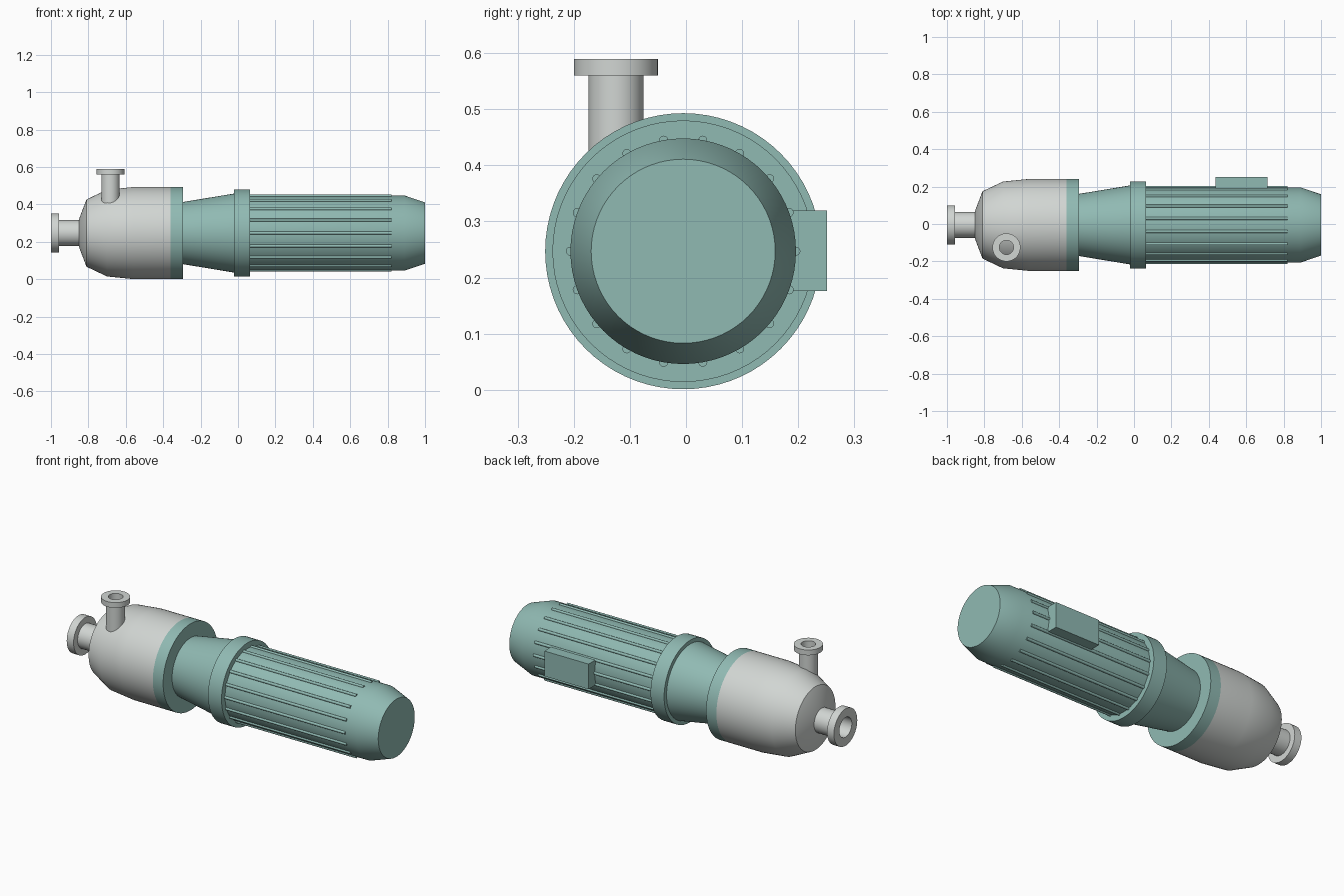
import bpy, bmesh, math
from mathutils import Matrix, Vector

if "Cube" in bpy.data.objects:
    bpy.data.objects.remove(bpy.data.objects["Cube"])

AXIS = Vector((0, -0.005, 0.247))   # pump and motor centre line
ALONG_X = Matrix.Translation(AXIS) @ Matrix.Rotation(math.pi / 2, 4, 'Y')


def material(name, rgb):
    m = bpy.data.materials.new(name)
    m.use_nodes = True
    m.diffuse_color = (*rgb, 1)
    m.node_tree.nodes["Principled BSDF"].inputs["Base Color"].default_value = (*rgb, 1)
    return m


teal = material("teal paint", (0.28, 0.49, 0.45))
grey = material("light grey casing", (0.64, 0.67, 0.65))


def finish(name, bm, mat, angle=30):
    bmesh.ops.recalc_face_normals(bm, faces=bm.faces)
    mesh = bpy.data.meshes.new(name)
    bm.to_mesh(mesh)
    bm.free()
    mesh.materials.append(mat)
    ob = bpy.data.objects.new(name, mesh)
    bpy.context.collection.objects.link(ob)
    bpy.ops.object.select_all(action='DESELECT')
    ob.select_set(True)
    bpy.context.view_layer.objects.active = ob
    bpy.ops.object.shade_smooth_by_angle(angle=math.radians(angle))
    return ob


def lathe(name, profile, mat, matrix=ALONG_X, sides=72):
    """Spin (distance along axis, radius) points around the axis."""
    bm = bmesh.new()
    verts = [bm.verts.new((r, 0, d)) for d, r in profile]
    edges = [bm.edges.new(pair) for pair in zip(verts, verts[1:])]
    bmesh.ops.spin(bm, geom=verts + edges, cent=(0, 0, 0), axis=(0, 0, 1),
                   angle=2 * math.pi, steps=sides)
    bmesh.ops.remove_doubles(bm, verts=bm.verts, dist=1e-5)
    bm.transform(matrix)
    return finish(name, bm, mat)


def nozzle(name, root, neck, tip, pipe_r, flange_r, bore_r, depth, matrix):
    """Pipe with an end flange and an open bore."""
    lathe(name, [(root, 0), (root, pipe_r), (neck, pipe_r), (neck, flange_r),
                 (tip, flange_r), (tip, bore_r), (depth, bore_r), (depth, 0)],
          grey, matrix, 48)


# Pump casing and its backplate
lathe("pump_casing", [(-0.85, 0), (-0.85, 0.075), (-0.81, 0.18), (-0.70, 0.232),
                      (-0.56, 0.246), (-0.36, 0.246), (-0.36, 0)], grey)
lathe("casing_backplate", [(-0.36, 0), (-0.36, 0.246), (-0.295, 0.246), (-0.295, 0)], teal)

# Suction and discharge nozzles
nozzle("suction_nozzle", -0.82, -0.957, -1.0, 0.069, 0.105, 0.056, -0.845, ALONG_X)
nozzle("discharge_nozzle", 0.37, 0.56, 0.59, 0.049, 0.075, 0.038, 0.40,
       Matrix.Translation((-0.682, -0.125, 0)))

# Adapter cone, mounting flange and motor body
lathe("adapter_cone", [(-0.295, 0), (-0.295, 0.166), (-0.022, 0.211), (-0.022, 0)], teal)
lathe("motor_flange", [(-0.022, 0), (-0.022, 0.233), (0.063, 0.233), (0.063, 0)], teal)
lathe("motor_body", [(0.063, 0), (0.063, 0.201), (0.89, 0.201), (1.0, 0.164), (1.0, 0)], teal)

# Round cooling ribs along the motor
bm = bmesh.new()
RIBS = 18
for i in range(RIBS):
    a = math.radians(10) + i * 2 * math.pi / RIBS
    pos = Vector((0.44, 0.201 * math.sin(a), 0.201 * math.cos(a))) + AXIS
    bmesh.ops.create_cone(bm, cap_ends=True, segments=12, radius1=0.008, radius2=0.008,
                          depth=0.76, matrix=Matrix.Translation(pos) @ Matrix.Rotation(math.pi / 2, 4, 'Y'))
finish("cooling_ribs", bm, teal, 40)

# Terminal box on the back of the motor
bm = bmesh.new()
bmesh.ops.create_cube(bm, size=1, matrix=Matrix.Translation((0.576, 0.2, 0.248))
                      @ Matrix.Diagonal((0.278, 0.102, 0.143, 1)))
finish("terminal_box", bm, teal)
